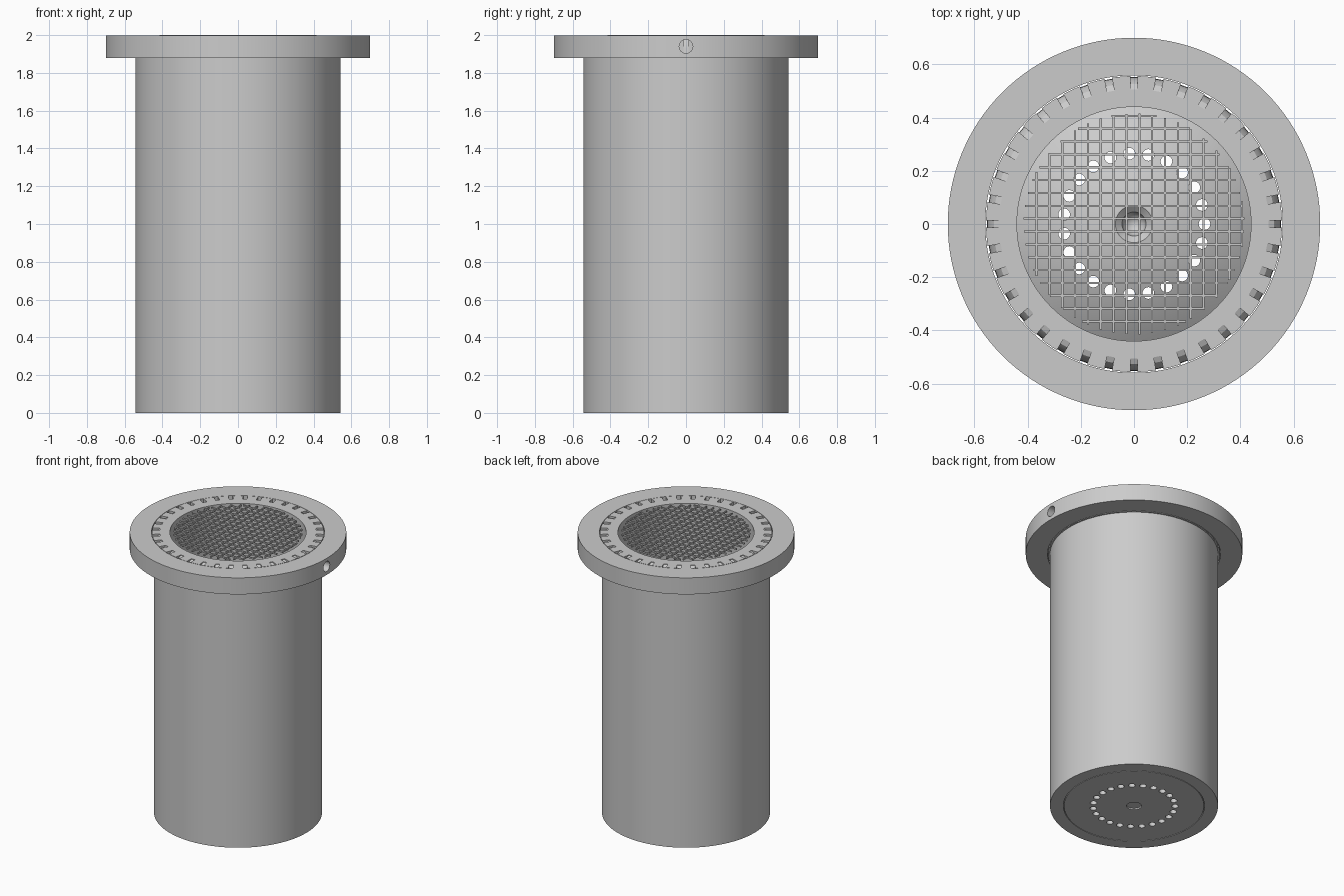
import bpy, bmesh
from math import pi, cos, sin, sqrt
from mathutils import Matrix, Vector

old = bpy.data.objects.get("Cube")
if old:
    bpy.data.objects.remove(old, do_unlink=True)

GREY = (0.6, 0.6, 0.6, 1)
metal = bpy.data.materials.new("light grey")
metal.use_nodes = True
metal.diffuse_color = GREY
metal.node_tree.nodes["Principled BSDF"].inputs["Base Color"].default_value = GREY


def finish(name, bm):
    bmesh.ops.recalc_face_normals(bm, faces=bm.faces)
    mesh = bpy.data.meshes.new(name)
    bm.to_mesh(mesh)
    bm.free()
    mesh.materials.append(metal)
    obj = bpy.data.objects.new(name, mesh)
    bpy.context.collection.objects.link(obj)
    return obj


def lathe(name, profile, closed=False, steps=128):
    """Turn a (radius, height) profile about the z axis."""
    bm = bmesh.new()
    verts = [bm.verts.new((r, 0, z)) for r, z in profile]
    edges = [bm.edges.new(pair) for pair in zip(verts, verts[1:])]
    if closed:
        edges.append(bm.edges.new((verts[-1], verts[0])))
    bmesh.ops.spin(bm, geom=verts + edges, cent=(0, 0, 0), axis=(0, 0, 1),
                   angle=2 * pi, steps=steps)
    bmesh.ops.remove_doubles(bm, verts=bm.verts, dist=0.0001)
    return finish(name, bm)


def activate(obj):
    bpy.ops.object.select_all(action='DESELECT')
    obj.select_set(True)
    bpy.context.view_layer.objects.active = obj


def cut(obj, cutter):
    cutter.hide_render = True
    mod = obj.modifiers.new("cut", 'BOOLEAN')
    mod.operation = 'DIFFERENCE'
    mod.solver = 'EXACT'
    mod.object = cutter
    activate(obj)
    bpy.ops.object.modifier_apply(modifier=mod.name)
    bpy.data.objects.remove(cutter, do_unlink=True)


def smooth(obj):
    activate(obj)
    bpy.ops.object.shade_smooth_by_angle(angle=0.5)


# Cup: grooved base, straight wall, collar, domed floor with a central dip
WALL = 0.44
profile = [(0, 0.01), (0.048, 0.01), (0.048, 0), (0.452, 0), (0.452, 0.01),
           (0.456, 0.01), (0.456, 0), (0.543, 0), (0.543, 1.88),
           (0.556, 1.88), (0.556, 1.998), (WALL, 1.998)]
for i in range(11):
    r = WALL + (0.07 - WALL) * i / 10
    profile.append((r, 0.05 + 0.15 * (1 - (r / WALL) ** 2)))
for i in range(6):
    a = i / 5 * pi / 2
    profile.append((0.045 * cos(a), 0.175 - 0.045 * sin(a)))
profile[-1] = (0, 0.13)
cup = lathe("cup", profile)

# Drain holes through the floor
bm = bmesh.new()
for i in range(23):
    a = 2 * pi * i / 23
    bmesh.ops.create_cone(bm, cap_ends=True, segments=20, radius1=0.022,
                          radius2=0.022, depth=0.6,
                          matrix=Matrix.Translation((0.265 * cos(a), 0.265 * sin(a), 0.1)))
cut(cup, finish("drain_cutter", bm))

# Curved overflow notches around the collar
bm = bmesh.new()
scoop = [(0.506, 2.03), (0.506, 1.994), (0.527, 1.985), (0.541, 1.965),
         (0.55, 1.93), (0.552, 1.87), (0.57, 1.87), (0.57, 2.03)]
for i in range(36):
    turn = Matrix.Rotation(2 * pi * i / 36, 3, 'Z')
    sides = [[bm.verts.new(turn @ Vector((r, y, z))) for r, z in scoop]
             for y in (-0.014, 0.014)]
    bm.faces.new(sides[0])
    bm.faces.new(sides[1][::-1])
    for j in range(len(scoop)):
        k = (j + 1) % len(scoop)
        bm.faces.new((sides[0][j], sides[1][j], sides[1][k], sides[0][k]))
cut(cup, finish("notch_cutter", bm))
smooth(cup)

# Flange ring with a side hole on the left
flange = lathe("flange_ring", [(0.559, 1.88), (0.7, 1.88), (0.7, 1.998), (0.559, 1.998)],
               closed=True)
bm = bmesh.new()
bmesh.ops.create_cone(bm, cap_ends=True, segments=32, radius1=0.036, radius2=0.036,
                      depth=0.3,
                      matrix=Matrix.Translation((0.65, 0, 1.94)) @ Matrix.Rotation(pi / 2, 4, 'Y'))
cut(flange, finish("side_hole_cutter", bm))
smooth(flange)

# Crossed bars of the strainer grid, trimmed to a circle
for name, along_x in (("cross_bars", True), ("long_bars", False)):
    bm = bmesh.new()
    for k in range(-8, 9):
        p = 0.02 + 0.0483 * k
        length = 2 * sqrt(0.415 ** 2 - p * p)
        spot, size = ((0, p), (length, 0.008)) if along_x else ((p, 0), (0.008, length))
        bmesh.ops.create_cube(bm, size=1,
                              matrix=Matrix.Translation((*spot, 1.995))
                              @ Matrix.Diagonal((*size, 0.01, 1)))
    finish("strainer_" + name, bm)
